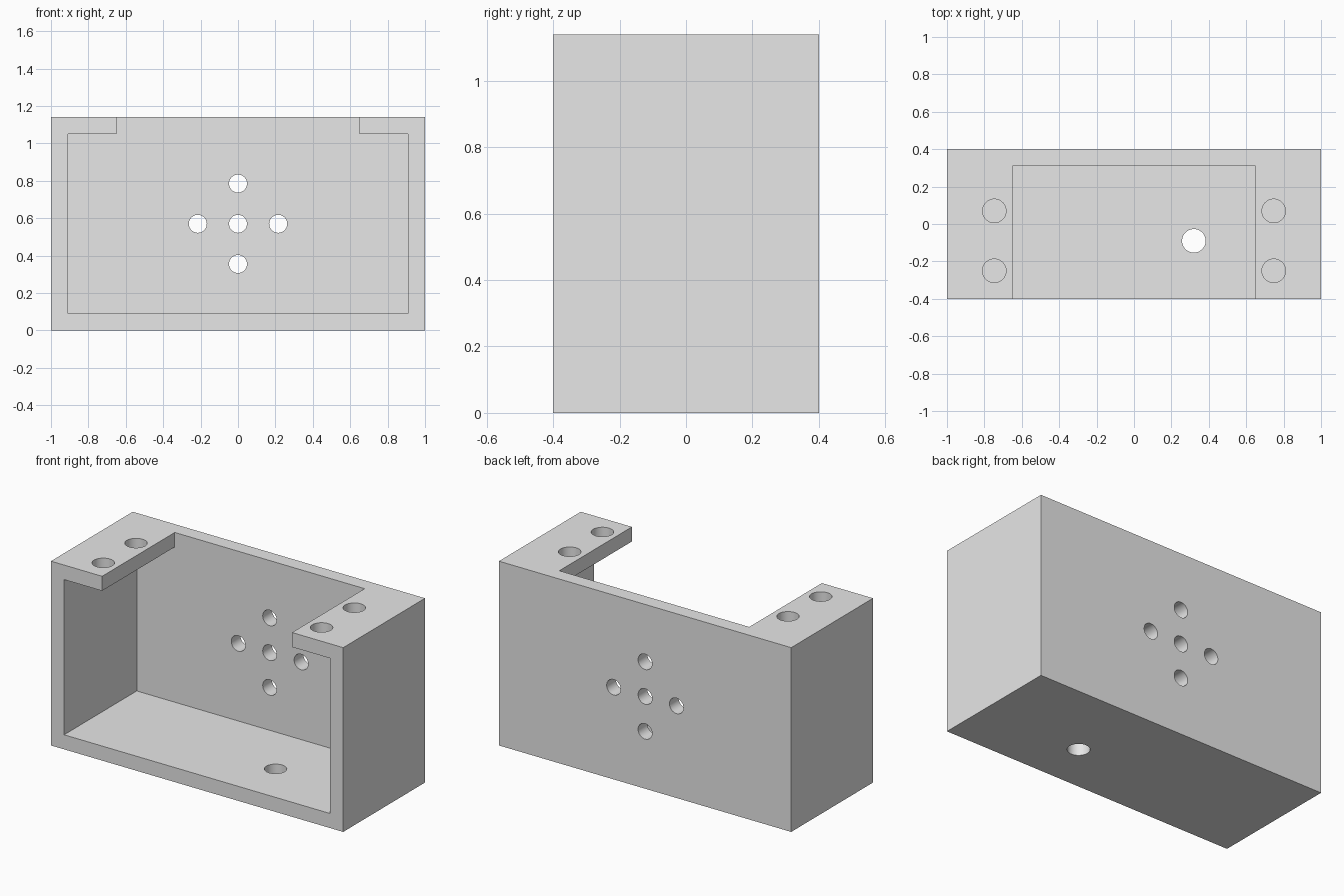
import bpy
import bmesh
from math import radians
from mathutils import Matrix, Vector

cube = bpy.data.objects.get("Cube")
if cube:
    bpy.data.objects.remove(cube, do_unlink=True)

W, D, H = 1.0, 0.4, 1.14          # half width, half depth, height
WALL = 0.09                       # wall thickness
LIP = 0.65                        # half width of the opening in the top

grey = bpy.data.materials.new("plain grey")
grey.use_nodes = True
grey.diffuse_color = (0.8, 0.8, 0.8, 1)
grey.node_tree.nodes["Principled BSDF"].inputs["Base Color"].default_value = (0.8, 0.8, 0.8, 1)


def make_object(name, bm):
    bmesh.ops.recalc_face_normals(bm, faces=bm.faces)
    mesh = bpy.data.meshes.new(name)
    bm.to_mesh(mesh)
    bm.free()
    mesh.materials.append(grey)
    obj = bpy.data.objects.new(name, mesh)
    bpy.context.collection.objects.link(obj)
    return obj


def extrude_profile(name, points, y0, y1):
    """Extrude an x-z outline along y."""
    bm = bmesh.new()
    face = bm.faces.new([bm.verts.new((x, y0, z)) for x, z in points])
    new = bmesh.ops.extrude_face_region(bm, geom=[face])["geom"]
    verts = [v for v in new if isinstance(v, bmesh.types.BMVert)]
    bmesh.ops.translate(bm, verts=verts, vec=(0, y1 - y0, 0))
    return make_object(name, bm)


def drill(name, centre, radius, turn=0):
    """Short cylinder that cuts one hole through one wall."""
    bm = bmesh.new()
    place = Matrix.Translation(Vector(centre)) @ Matrix.Rotation(radians(turn), 4, "X")
    bmesh.ops.create_cone(bm, cap_ends=True, segments=48, radius1=radius,
                          radius2=radius, depth=WALL * 2, matrix=place)
    return make_object(name, bm)


# Solid block
bracket = extrude_profile("box_bracket", [(-W, 0), (W, 0), (W, H), (-W, H)], -D, D)

# Cavity open at the front, with a narrower opening through the top
inner, under = W - WALL, H - WALL
half = [(inner, WALL), (inner, under), (LIP, under), (LIP, H + WALL)]
outline = half + [(-x, z) for x, z in reversed(half)]
cutters = [extrude_profile("cavity_cutter", outline, -D - WALL, D - WALL)]

# Cross of five holes in the back wall
step = 0.215
for i, j in [(0, 0), (1, 0), (-1, 0), (0, 1), (0, -1)]:
    cutters.append(drill("back_hole_cutter",
                         (i * step, D - WALL / 2, H / 2 + j * step), 0.048, 90))

# Two mounting holes in each top flange
for side in (-1, 1):
    for y in (-0.25, 0.07):
        cutters.append(drill("flange_hole_cutter", (side * 0.747, y, H - WALL / 2), 0.063))

# Single hole in the floor
cutters.append(drill("floor_hole_cutter", (0.32, -0.09, WALL / 2), 0.063))

# Cut everything out of the block
bpy.ops.object.select_all(action="DESELECT")
bpy.context.view_layer.objects.active = bracket
bracket.select_set(True)
for cutter in cutters:
    cutter.hide_render = True
    mod = bracket.modifiers.new(cutter.name, "BOOLEAN")
    mod.operation = "DIFFERENCE"
    mod.solver = "EXACT"
    mod.object = cutter
    bpy.ops.object.modifier_apply(modifier=mod.name)
    bpy.data.objects.remove(cutter, do_unlink=True)

bpy.ops.object.shade_smooth_by_angle(angle=radians(30))
